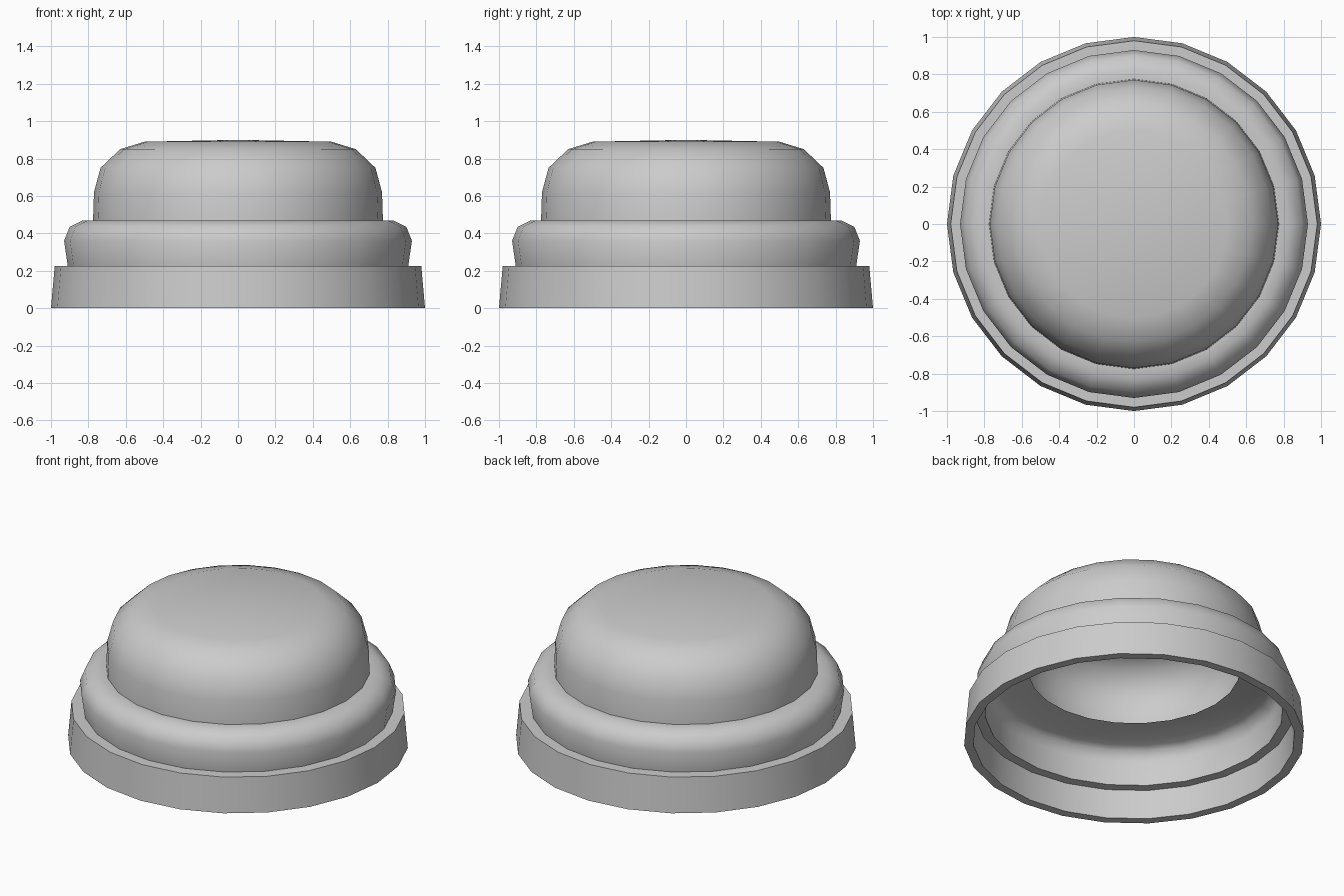
import bpy, bmesh, math

if "Cube" in bpy.data.objects:
    bpy.data.objects.remove(bpy.data.objects["Cube"])

SIDES = 24

# outside profile (radius, height), rim to crown
base_out = [(1.0, 0.0), (0.98, 0.225)]
collar_out = [(0.91, 0.225), (0.93, 0.36), (0.90, 0.435), (0.83, 0.47)]
dome_out = [(0.775, 0.47), (0.77, 0.62), (0.735, 0.75), (0.63, 0.85), (0.50, 0.89), (0.0, 0.90)]

# inside profile, crown to rim
dome_in = [(0.0, 0.86), (0.48, 0.845), (0.59, 0.80), (0.66, 0.70), (0.68, 0.58), (0.66, 0.48), (0.62, 0.46)]
collar_in = [(0.70, 0.45), (0.77, 0.435), (0.82, 0.425), (0.86, 0.41), (0.885, 0.35), (0.875, 0.185)]
base_in = [(0.935, 0.185), (0.945, 0.0)]


def lathe(name, profile, closed=True):
    bm = bmesh.new()
    rings = []
    for r, z in profile:
        if r == 0:
            rings.append([bm.verts.new((0, 0, z))] * SIDES)
        else:
            rings.append([bm.verts.new((r * math.cos(2 * math.pi * i / SIDES),
                                        r * math.sin(2 * math.pi * i / SIDES), z))
                          for i in range(SIDES)])
    pairs = list(zip(rings, rings[1:]))
    if closed:
        pairs.append((rings[-1], rings[0]))
    for a, b in pairs:
        if a[0] is a[1] and b[0] is b[1]:
            continue  # both on the axis
        for i in range(SIDES):
            j = (i + 1) % SIDES
            corners = list(dict.fromkeys([a[i], a[j], b[j], b[i]]))
            bm.faces.new(corners)
    bmesh.ops.recalc_face_normals(bm, faces=bm.faces[:])
    mesh = bpy.data.meshes.new(name)
    bm.to_mesh(mesh)
    bm.free()
    obj = bpy.data.objects.new(name, mesh)
    bpy.context.collection.objects.link(obj)
    bpy.ops.object.select_all(action='DESELECT')
    obj.select_set(True)
    bpy.context.view_layer.objects.active = obj
    bpy.ops.object.shade_smooth_by_angle(angle=math.radians(50))
    return obj


# hollow stepped cap: base ring, bulging collar and flat-topped dome
lathe("stepped_cap", base_out + collar_out + dome_out + dome_in + collar_in + base_in)
